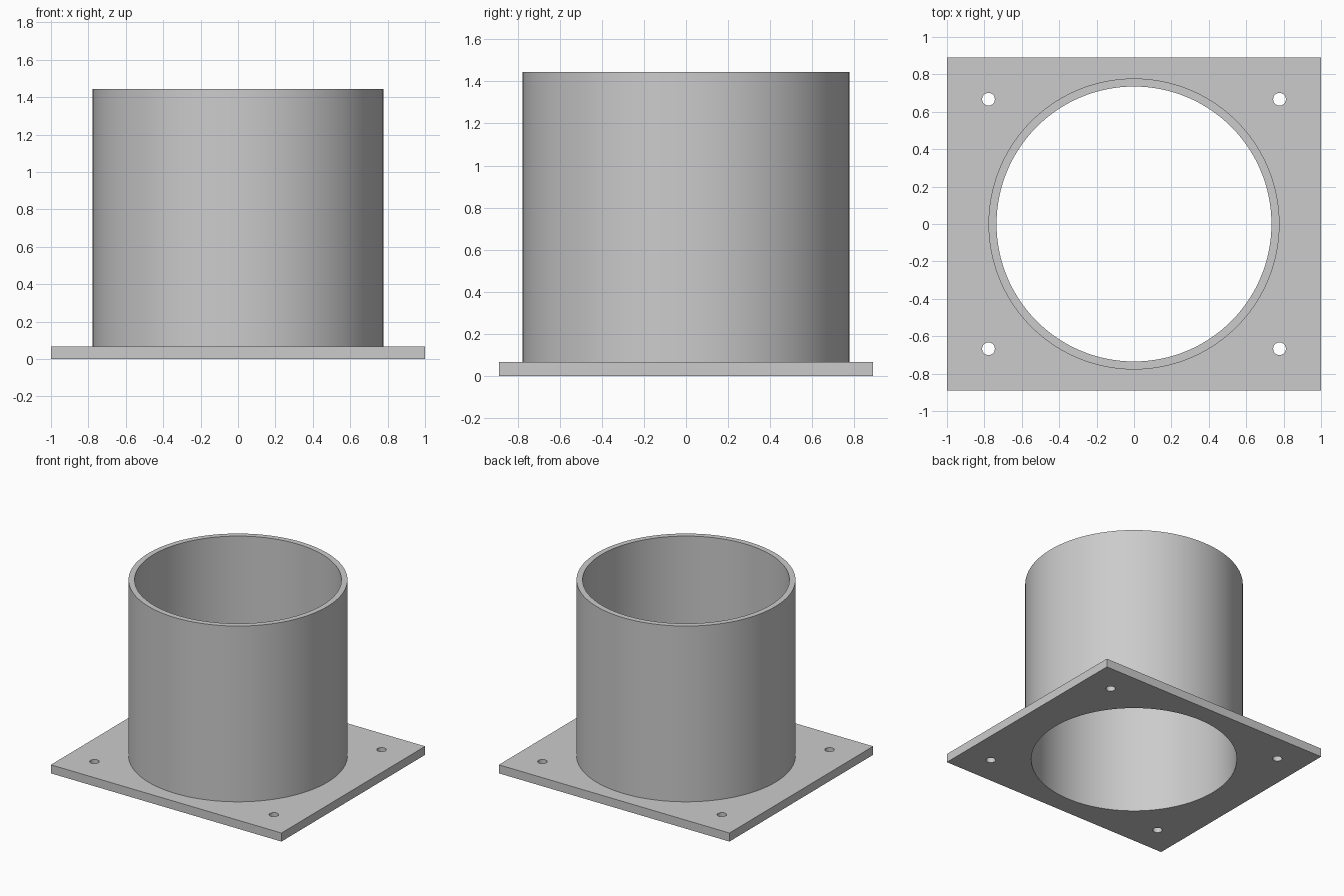
import bpy
import math

cube = bpy.data.objects.get("Cube")
if cube:
    bpy.data.objects.remove(cube, do_unlink=True)

PLATE_X, PLATE_Y, PLATE_H = 2.0, 1.78, 0.067
TUBE_H, OUTER_R, INNER_R = 1.445, 0.778, 0.735
HOLE_X, HOLE_Y, HOLE_R = 0.778, 0.667, 0.034

grey = bpy.data.materials.new("plain_grey")
grey.use_nodes = True
colour = (0.6, 0.6, 0.6, 1)
grey.diffuse_color = colour
grey.node_tree.nodes["Principled BSDF"].inputs["Base Color"].default_value = colour


def cylinder(name, radius, z0, z1, x=0, y=0, sides=128):
    bpy.ops.mesh.primitive_cylinder_add(
        vertices=sides, radius=radius, depth=z1 - z0, location=(x, y, (z0 + z1) / 2))
    obj = bpy.context.object
    obj.name = name
    obj.data.materials.append(grey)
    return obj


def combine(target, tool, operation):
    """Apply a boolean to the target and discard the tool."""
    tool.hide_render = True
    mod = target.modifiers.new(tool.name, 'BOOLEAN')
    mod.operation = operation
    mod.solver = 'EXACT'
    mod.object = tool
    bpy.context.view_layer.objects.active = target
    bpy.ops.object.modifier_apply(modifier=mod.name)
    bpy.data.objects.remove(tool, do_unlink=True)


# Rectangular base plate
bpy.ops.mesh.primitive_cube_add(size=1, location=(0, 0, PLATE_H / 2))
flange = bpy.context.object
flange.name = "flanged_tube"
flange.scale = (PLATE_X, PLATE_Y, PLATE_H)
bpy.ops.object.transform_apply(location=True, rotation=False, scale=True)
flange.data.materials.append(grey)

# Upright tube fused to the plate, then bored right through
combine(flange, cylinder("tube_wall", OUTER_R, PLATE_H / 2, TUBE_H), 'UNION')
combine(flange, cylinder("bore", INNER_R, -0.2, TUBE_H + 0.2), 'DIFFERENCE')

# Four bolt holes near the corners
for sx in (-1, 1):
    for sy in (-1, 1):
        hole = cylinder("bolt_hole", HOLE_R, -0.2, PLATE_H + 0.2,
                        sx * HOLE_X, sy * HOLE_Y, 32)
        combine(flange, hole, 'DIFFERENCE')

# Smooth round walls with crisp rims
bpy.ops.object.select_all(action='DESELECT')
flange.select_set(True)
bpy.context.view_layer.objects.active = flange
bpy.ops.object.shade_smooth_by_angle(angle=math.radians(30))
